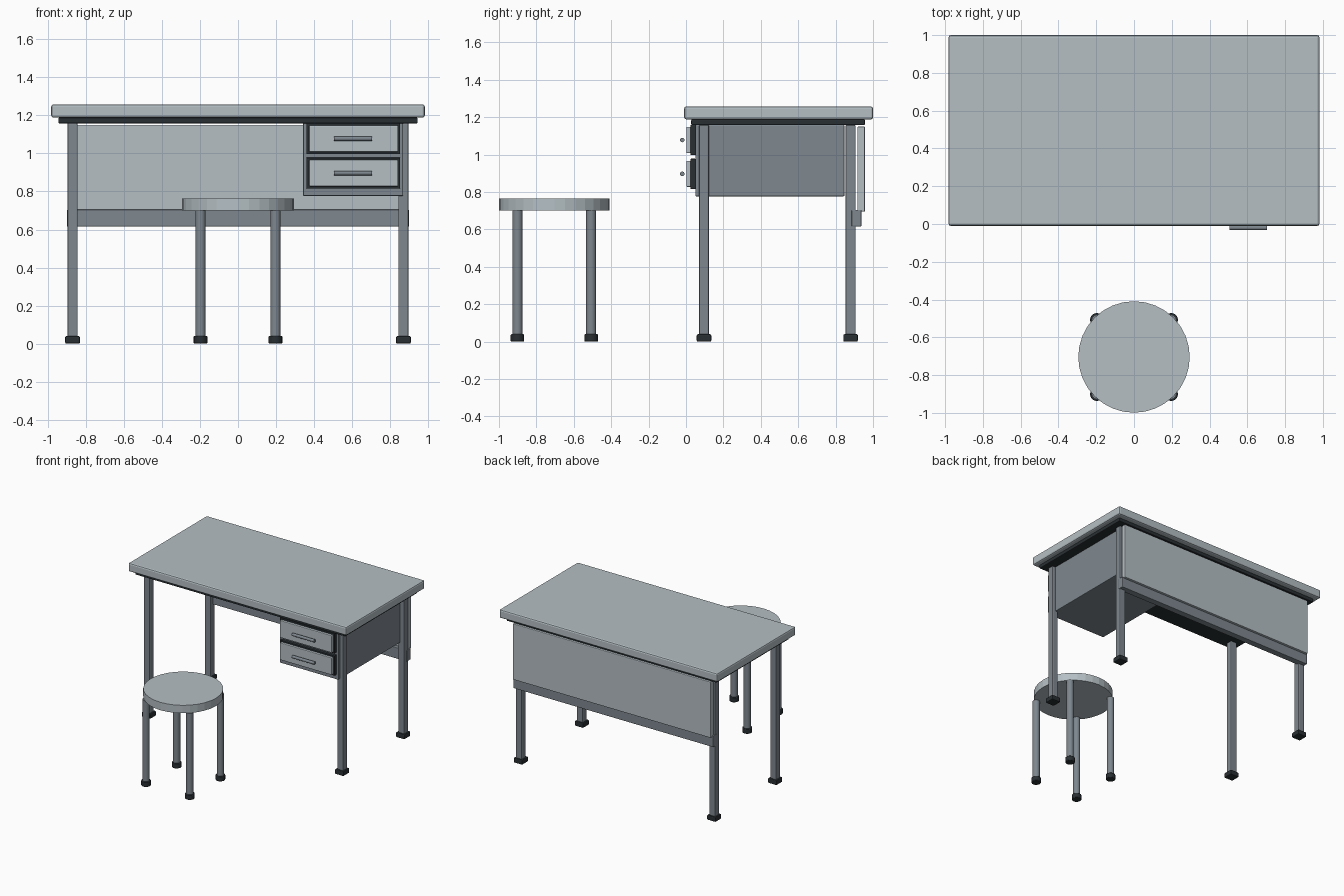
import bpy
import math

old = bpy.data.objects.get("Cube")
if old:
    bpy.data.objects.remove(old, do_unlink=True)


def material(name, r, g, b):
    m = bpy.data.materials.new(name)
    m.diffuse_color = (r, g, b, 1)
    m.use_nodes = True
    m.node_tree.nodes["Principled BSDF"].inputs["Base Color"].default_value = (r, g, b, 1)
    return m


LIGHT = material("pale grey laminate", 0.46, 0.52, 0.55)
METAL = material("grey painted steel", 0.21, 0.245, 0.275)
DARK = material("dark rubber", 0.022, 0.028, 0.032)


def finish(name, mat, bevel):
    ob = bpy.context.object
    ob.name = name
    ob.data.name = name
    ob.data.materials.append(mat)
    if bevel:
        mod = ob.modifiers.new("soft edges", "BEVEL")
        mod.width = bevel
        mod.segments = 2
        mod.limit_method = "ANGLE"
    return ob


def box(name, x, y, z, mat, bevel=0.005):
    """Box from three (low, high) ranges."""
    spans = (x, y, z)
    bpy.ops.mesh.primitive_cube_add(size=1, location=[(a + b) / 2 for a, b in spans])
    ob = bpy.context.object
    for v in ob.data.vertices:
        for i, (a, b) in enumerate(spans):
            v.co[i] *= b - a
    return finish(name, mat, bevel)


def rod(name, centre, radius, length, mat, sides=16, turn=(0, 0, 0), bevel=0, smooth=True):
    bpy.ops.mesh.primitive_cylinder_add(vertices=sides, radius=radius, depth=length,
                                        location=centre, rotation=turn)
    if smooth:
        bpy.ops.object.shade_smooth_by_angle(angle=math.radians(35))
    return finish(name, mat, bevel)


def around(c, half):
    return (c - half, c + half)


# Desk top and the dark frame under it
box("desk_top", (-0.982, 0.982), (-0.01, 1.0), (1.188, 1.258), LIGHT, 0.012)
box("top_frame", (-0.945, 0.945), (0.028, 0.957), (1.158, 1.188), DARK)

# Desk legs with square rubber feet
for side, x in (("right", -0.87), ("left", 0.87)):
    for end, y in (("front", 0.096), ("back", 0.88)):
        box(f"{end}_{side}_leg", around(x, 0.027), around(y, 0.027), (0.03, 1.159), METAL, 0.007)
        box(f"{end}_{side}_foot", around(x, 0.039), around(y, 0.039), (0, 0.04), DARK, 0.007)

# Back panel and lower rail
box("back_panel", (-0.89, 0.89), (0.916, 0.957), (0.695, 1.15), LIGHT)
box("back_rail", (-0.9, 0.9), (0.885, 0.938), (0.615, 0.705), METAL)

# Drawer cabinet
box("drawer_cabinet", (0.342, 0.868), (0.05, 0.847), (0.777, 1.159), METAL)
for label, z in (("upper", 1.078), ("lower", 0.897)):
    box(f"{label}_drawer_seal", (0.36, 0.852), (0.024, 0.052), around(z, 0.081), DARK, 0.003)
    box(f"{label}_drawer_front", (0.374, 0.842), (0.002, 0.026), around(z, 0.07), LIGHT)
    rod(f"{label}_drawer_handle", (0.605, -0.02, z), 0.012, 0.2, METAL,
        turn=(0, math.pi / 2, 0))

# Round stool
STOOL_Y = -0.704
rod("stool_seat", (0, STOOL_Y, 0.732), 0.295, 0.064, LIGHT, sides=32, smooth=False)
for side, sx in (("right", -1), ("left", 1)):
    for end, sy in (("front", -1), ("back", 1)):
        x, y = sx * 0.197, STOOL_Y + sy * 0.197
        rod(f"stool_{end}_{side}_leg", (x, y, 0.365), 0.027, 0.67, METAL)
        rod(f"stool_{end}_{side}_foot", (x, y, 0.02), 0.036, 0.04, DARK, bevel=0.004)
